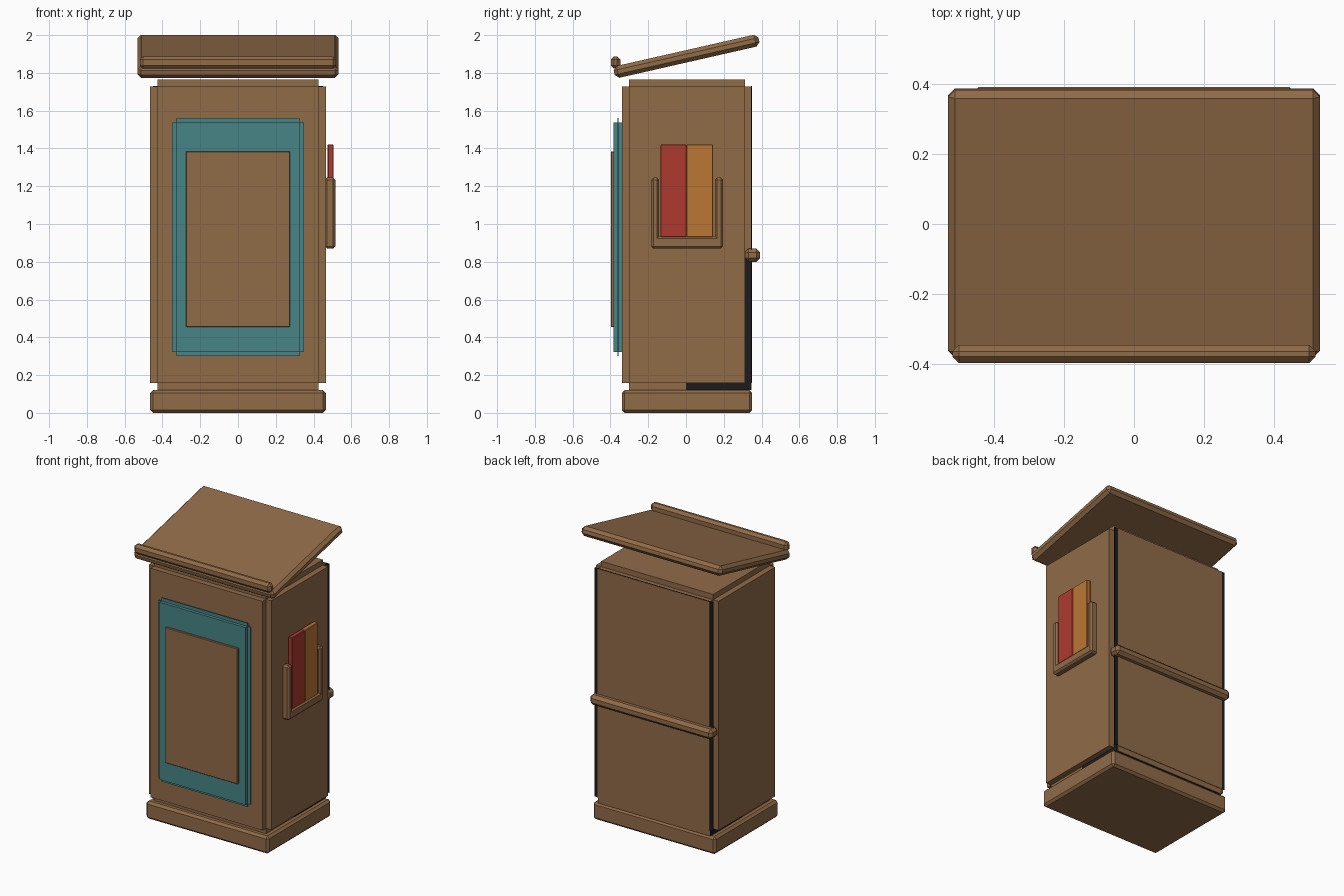
import bpy
import bmesh
from math import radians
from mathutils import Matrix, Vector

cube = bpy.data.objects.get("Cube")
if cube:
    bpy.data.objects.remove(cube, do_unlink=True)


def material(name, r, g, b):
    m = bpy.data.materials.new(name)
    m.use_nodes = True
    m.diffuse_color = (r, g, b, 1)
    node = next(n for n in m.node_tree.nodes if n.type == 'BSDF_PRINCIPLED')
    node.inputs["Base Color"].default_value = (r, g, b, 1)
    node.inputs["Roughness"].default_value = 0.8
    return m


BROWN = material("wood brown", 0.28, 0.147, 0.064)
TEAL = material("teal", 0.064, 0.235, 0.24)
RED = material("red", 0.42, 0.042, 0.028)
ORANGE = material("orange", 0.5, 0.18, 0.034)
BLACK = material("black", 0.012, 0.012, 0.012)


def add_box(bm, lo, hi):
    lo, hi = Vector(lo), Vector(hi)
    mat = Matrix.Translation((lo + hi) / 2) @ Matrix.Diagonal((*(hi - lo), 1))
    bmesh.ops.create_cube(bm, size=1, matrix=mat)


def finish(name, bm, mat):
    mesh = bpy.data.meshes.new(name)
    bm.to_mesh(mesh)
    bm.free()
    mesh.materials.append(mat)
    obj = bpy.data.objects.new(name, mesh)
    bpy.context.collection.objects.link(obj)
    return obj


def box(name, lo, hi, mat, chamfer=0):
    bm = bmesh.new()
    add_box(bm, lo, hi)
    if chamfer:
        bmesh.ops.bevel(bm, geom=bm.edges[:], offset=chamfer, segments=1, affect='EDGES')
    return finish(name, bm, mat)


def stepped_box(name, lo, hi, step, mat):
    """Three crossed boxes, leaving a square notch along every edge."""
    bm = bmesh.new()
    step = Vector(step)
    for axis in range(3):
        inset = step.copy()
        inset[axis] = 0
        add_box(bm, Vector(lo) + inset, Vector(hi) - inset)
    return finish(name, bm, mat)


# Plinth and notched cabinet
box("base", (-.465, -.34, 0), (.465, .35, .12), BROWN, .015)
stepped_box("cabinet", (-.465, -.34, .12), (.465, .35, 1.765), (.04, .038, .037), BROWN)

# Front frame and door panel
stepped_box("front_frame", (-.35, -.384, .30), (.35, -.335, 1.56), (.025, .022, .022), TEAL)
box("front_panel", (-.275, -.398, .455), (.275, -.38, 1.385), BROWN, .003)

# Dark lining showing in the rear notches
box("lower_lining", (-.427, 0, .12), (.427, .343, .83), BLACK)
box("rear_lining", (-.45, .343, .16), (.45, .3485, 1.73), BLACK)
box("rear_skirt", (-.424, .33, .12), (.424, .347, .162), BROWN)
box("rear_rail", (-.465, .31, .80), (.465, .392, .87), BROWN, .02)

# Tilted lid with a lip along its low edge
lid = box("lid", (-.533, -.393, -.032), (.533, .393, .032), BROWN, .02)
lid.location = (0, .003, 1.888)
lid.rotation_euler.x = radians(12.8)
box("lid_lip", (-.52, -.398, 1.822), (.52, -.347, 1.888), BROWN, .018)

# Side rack holding two booklets
box("rack_bottom", (.46, -.185, .87), (.515, .197, .935), BROWN, .012)
for name, y in (("rack_front_post", -.185), ("rack_back_post", .153)):
    box(name, (.46, y, .87), (.515, y + .043, 1.245), BROWN, .012)
box("red_booklet", (.475, -.135, .93), (.506, .003, 1.42), RED, .003)
box("orange_booklet", (.475, .003, .93), (.506, .143, 1.42), ORANGE, .003)
